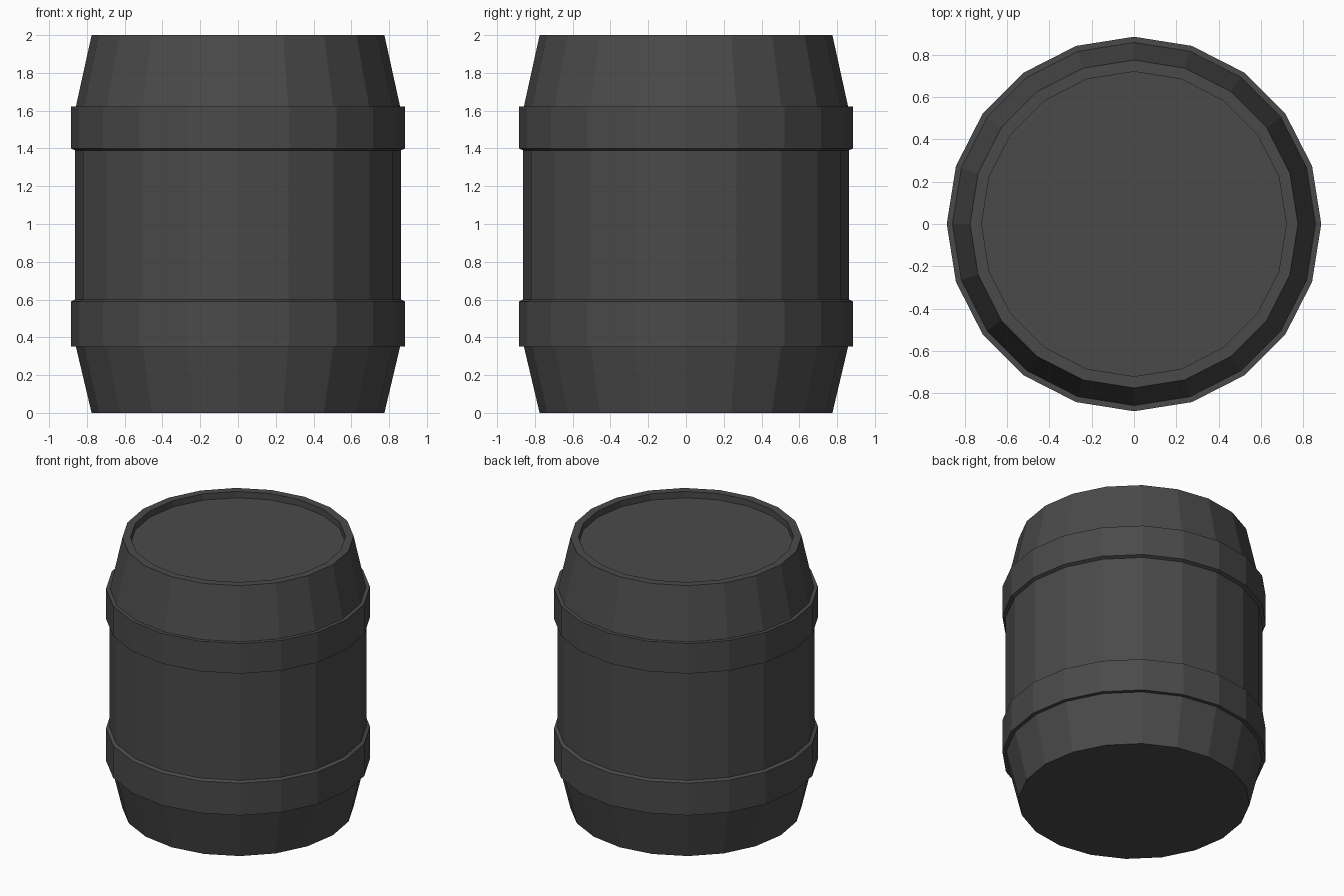
import bpy, bmesh, math

if "Cube" in bpy.data.objects:
    bpy.data.objects.remove(bpy.data.objects["Cube"])

SIDES = 20

steel = bpy.data.materials.new("dark_grey")
steel.diffuse_color = (0.068, 0.068, 0.068, 1.0)
steel.use_nodes = True
steel.node_tree.nodes["Principled BSDF"].inputs["Base Color"].default_value = steel.diffuse_color


def lathe(name, profile, cap_start=False, cap_end=False):
    """Revolve (radius, z) points, listed bottom to top on the outside, into flat facets."""
    bm = bmesh.new()
    rings = []
    for r, z in profile:
        rings.append([bm.verts.new((r * math.cos(i * math.tau / SIDES),
                                    r * math.sin(i * math.tau / SIDES), z))
                      for i in range(SIDES)])
    for a, b in zip(rings, rings[1:]):
        for i in range(SIDES):
            j = (i + 1) % SIDES
            bm.faces.new((a[i], a[j], b[j], b[i]))
    if cap_start:
        bm.faces.new(rings[0][::-1])
    if cap_end:
        bm.faces.new(rings[-1])
    mesh = bpy.data.meshes.new(name)
    bm.to_mesh(mesh)
    bm.free()
    mesh.materials.append(steel)
    obj = bpy.data.objects.new(name, mesh)
    bpy.context.collection.objects.link(obj)
    return obj


# Barrel body with tapered ends, raised rim and recessed lid
lathe("barrel_body", [(0.775, 0), (0.858, 0.35), (0.862, 0.60), (0.862, 1.39),
                      (0.858, 1.623), (0.775, 2.0), (0.72, 2.0), (0.72, 1.953)],
      cap_start=True, cap_end=True)

# Hoops, each chamfered on the edge facing the middle of the barrel
lathe("lower_hoop", [(0.857, 0.352), (0.885, 0.352), (0.885, 0.59), (0.862, 0.60)])
lathe("upper_hoop", [(0.862, 1.39), (0.885, 1.40), (0.885, 1.623), (0.857, 1.623)])
